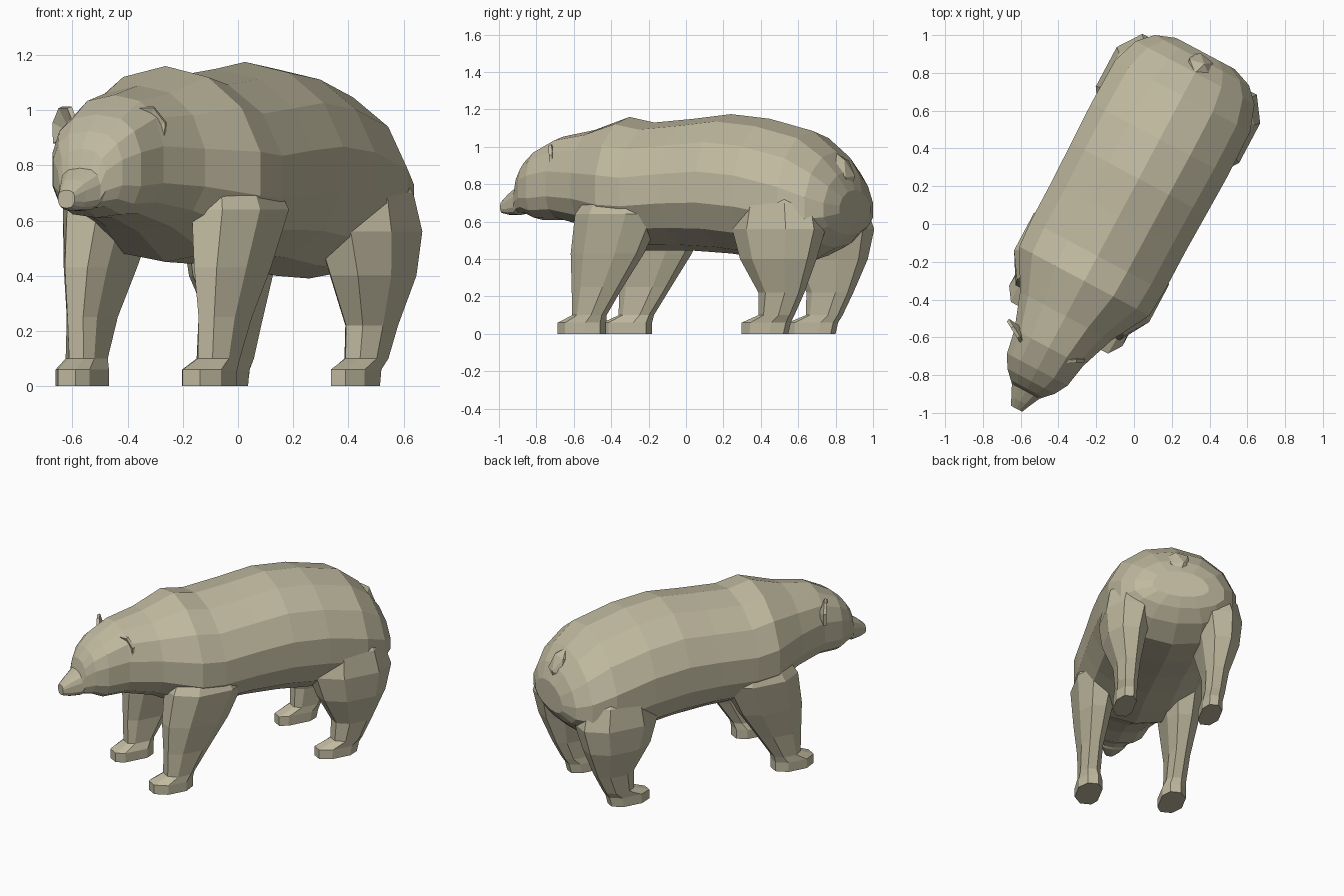
import bpy, bmesh, math
from mathutils import Vector, Matrix

cube = bpy.data.objects.get("Cube")
if cube:
    bpy.data.objects.remove(cube, do_unlink=True)

fur = bpy.data.materials.new("beige_fur")
fur.use_nodes = True
COLOUR = (0.53, 0.49, 0.35, 1)
fur.diffuse_color = COLOUR
shader = fur.node_tree.nodes["Principled BSDF"]
shader.inputs["Base Color"].default_value = COLOUR
shader.inputs["Roughness"].default_value = 0.9

# The whole animal stands turned about z
PLACE = Matrix.Translation((-0.08, 0.042, 0)) @ Matrix.Rotation(math.radians(-28), 4, 'Z')


def finish(name, bm):
    bmesh.ops.recalc_face_normals(bm, faces=bm.faces)
    mesh = bpy.data.meshes.new(name)
    bm.to_mesh(mesh)
    bm.free()
    mesh.materials.append(fur)
    obj = bpy.data.objects.new(name, mesh)
    obj.matrix_world = PLACE
    bpy.context.collection.objects.link(obj)
    return obj


def loft(name, rings):
    """Skin a row of equal rings and cap both ends."""
    bm = bmesh.new()
    loops = [[bm.verts.new(p) for p in ring] for ring in rings]
    n = len(loops[0])
    for a, b in zip(loops, loops[1:]):
        for i in range(n):
            j = (i + 1) % n
            bm.faces.new((a[i], a[j], b[j], b[i]))
    bm.faces.new(loops[0])
    bm.faces.new(loops[-1])
    return finish(name, bm)


def body_ring(y, half, top, mid, low, power=1, sides=14):
    # A power below one squares the section
    ring = []
    for i in range(sides):
        a = math.tau * i / sides + math.pi / 2
        s = math.copysign(abs(math.sin(a)) ** power, math.sin(a))
        c = math.copysign(abs(math.cos(a)) ** power, math.cos(a))
        ring.append((half * c, y, mid + s * ((top - mid) if s > 0 else (mid - low))))
    return ring


# Head and trunk: y, half width, top, widest height, bottom, squareness
TRUNK = [
    (-1.155, .035, .71, .68, .645, .8),
    (-1.11, .055, .75, .685, .635, .7),
    (-1.05, .085, .79, .70, .635, .7),
    (-1.035, .10, .86, .74, .64, .75),
    (-.99, .145, .925, .77, .64, .75),
    (-.92, .185, .985, .78, .61, .75),
    (-.79, .21, 1.055, .79, .61, .8),
    (-.60, .28, 1.09, .78, .56, .9),
    (-.39, .40, 1.16, .76, .45),
    (-.24, .41, 1.13, .75, .445),
    (0, .41, 1.15, .77, .445),
    (.224, .415, 1.175, .78, .43),
    (.46, .42, 1.15, .76, .40),
    (.72, .415, 1.085, .70, .39),
    (.86, .365, .975, .66, .46),
    (.935, .29, .87, .65, .53),
    (.975, .18, .77, .66, .59),
]
loft("head_and_trunk", [body_ring(*r) for r in TRUNK])

# Legs: z, front y, back y, inner x, outer x; the tops sink into the trunk
FRONT = [
    (0, -.67, -.41, .19, .34),
    (.06, -.67, -.41, .19, .34),
    (.10, -.58, -.40, .21, .335),
    (.25, -.58, -.30, .21, .345),
    (.43, -.58, -.18, .18, .375),
    (.64, -.55, -.08, .14, .405),
    (.86, -.42, -.18, .10, .30),
]
REAR = [
    (0, .445, .70, .21, .335),
    (.06, .445, .715, .21, .335),
    (.10, .55, .74, .215, .34),
    (.22, .555, .80, .21, .355),
    (.40, .46, .87, .18, .415),
    (.56, .41, .91, .14, .43),
    (.70, .44, .87, .10, .405),
    (.86, .52, .78, .08, .30),
]
OCTAGON = [(-.6, -1), (.35, -1), (1, -.45), (1, .5), (.4, 1), (-.5, 1), (-1, .55), (-1, -.6)]


def leg_ring(side, z, y0, y1, x0, x1):
    cx, hx, cy, hy = (x0 + x1) / 2, (x1 - x0) / 2, (y0 + y1) / 2, (y1 - y0) / 2
    return [(side * (cx + hx * px), cy + hy * py, z) for px, py in OCTAGON]


def ear(name, side):
    # Cupped fan facing forward and outward
    bm = bmesh.new()
    turn = (Matrix.Translation((side * .165 - .03, -.80, .92))
            @ Matrix.Rotation(side * math.radians(30), 4, 'Z'))
    hub = bm.verts.new(turn @ Vector((0, .035, 0)))
    rim = []
    for i in range(6):
        a = math.radians(-25 + 230 * i / 5)
        rim.append(bm.verts.new(turn @ Vector((side * .08 * math.cos(a), 0, .098 * math.sin(a)))))
    for a, b in zip(rim, rim[1:]):
        bm.faces.new((hub, a, b))
    obj = finish(name, bm)
    thick = obj.modifiers.new("thickness", 'SOLIDIFY')
    thick.thickness = .018
    thick.offset = 0


for label, side in (("left", 1), ("right", -1)):
    loft(label + "_front_leg", [leg_ring(side, *r) for r in FRONT])
    loft(label + "_rear_leg", [leg_ring(side, *r) for r in REAR])
    ear(label + "_ear", side)

# Stub tail lying on the rump
bm = bmesh.new()
bmesh.ops.create_icosphere(bm, subdivisions=1, radius=1, matrix=Matrix.Translation((0, .905, .87))
                           @ Matrix.Rotation(math.radians(25), 4, 'X') @ Matrix.Diagonal((.08, .05, .11, 1)))
finish("tail", bm)
